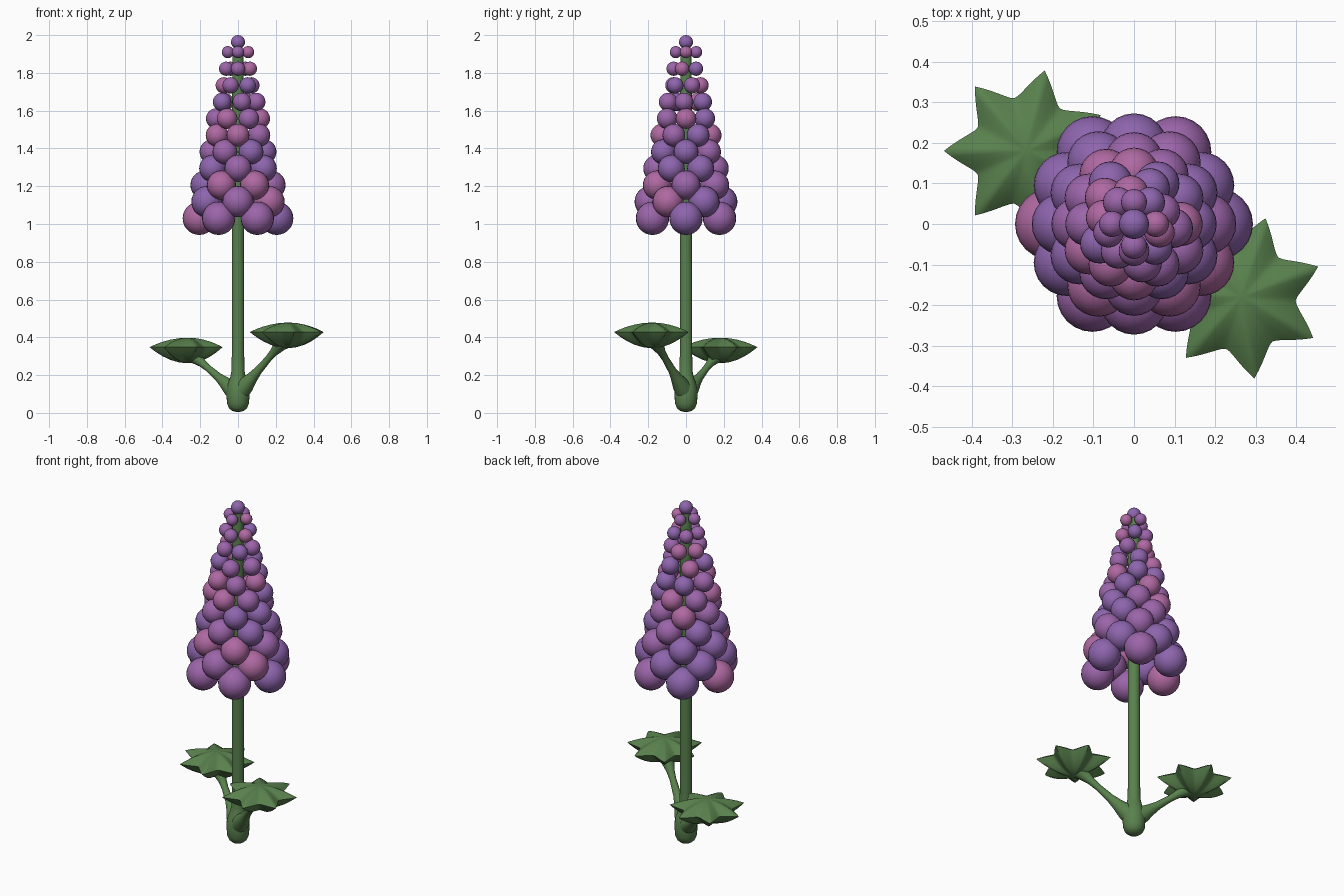
import bpy, bmesh, math, random
from mathutils import Vector

if "Cube" in bpy.data.objects:
    bpy.data.objects.remove(bpy.data.objects["Cube"])

random.seed(4)


def material(name, rgb):
    m = bpy.data.materials.new(name)
    m.diffuse_color = (*rgb, 1)
    m.use_nodes = True
    m.node_tree.nodes["Principled BSDF"].inputs["Base Color"].default_value = m.diffuse_color
    return m


GREEN = material("leaf_green", (0.10, 0.22, 0.075))
PURPLES = [material("violet", (0.27, 0.13, 0.42)),
           material("purple", (0.33, 0.13, 0.40)),
           material("mauve", (0.43, 0.14, 0.36))]


def finish(name, bm, mat, angle=60):
    bmesh.ops.recalc_face_normals(bm, faces=bm.faces)
    me = bpy.data.meshes.new(name)
    bm.to_mesh(me)
    bm.free()
    me.materials.append(mat)
    ob = bpy.data.objects.new(name, me)
    bpy.context.collection.objects.link(ob)
    bpy.ops.object.select_all(action='DESELECT')
    ob.select_set(True)
    bpy.context.view_layer.objects.active = ob
    bpy.ops.object.shade_smooth_by_angle(angle=math.radians(angle))
    return ob


def skin(bm, rings):
    for a, b in zip(rings, rings[1:]):
        n = len(a)
        for i in range(n):
            bm.faces.new((a[i], a[(i + 1) % n], b[(i + 1) % n], b[i]))
    bm.faces.new(rings[0])
    bm.faces.new(rings[-1])


def tube(name, path, sides=24):
    """Round tube through (point, radius) pairs, rings square to the overall direction."""
    bm = bmesh.new()
    axis = Vector(path[-1][0]) - Vector(path[0][0])
    q = axis.to_track_quat('Z', 'Y')
    rings = []
    for p, r in path:
        rings.append([bm.verts.new(Vector(p) + q @ Vector((r * math.cos(2 * math.pi * i / sides),
                      r * math.sin(2 * math.pi * i / sides), 0))) for i in range(sides)])
    skin(bm, rings)
    return finish(name, bm, GREEN)


# Stem with a swollen, rounded base
profile = [(0.005, 0.008), (0.01, 0.03), (0.025, 0.048), (0.05, 0.058), (0.09, 0.061), (0.13, 0.06),
           (0.16, 0.052), (0.19, 0.041), (0.22, 0.035), (0.3, 0.033), (1.0, 0.033), (1.6, 0.032),
           (1.9, 0.029), (1.95, 0.02)]
tube("stem", [((0, 0, z), r) for z, r in profile])


# Seven-pointed cushioned leaves
def leaf(name, cx, cy, cz, start):
    bm = bmesh.new()
    n = 7 * 12
    outline = []
    for i in range(n):
        s = abs((i % 12) / 6 - 1)
        a = start + 2 * math.pi * i / n
        r = 0.133 + 0.07 * s ** 1.6
        outline.append((r * math.cos(a), r * math.sin(a)))
    steps = [0.08, 0.25, 0.45, 0.65, 0.8, 0.92]
    levels = [(t, 0.05 * (1 - t ** 2)) for t in steps] + [(1, 0)]
    levels += [(t, -0.085 * (1 - t ** 2)) for t in reversed(steps)]
    skin(bm, [[bm.verts.new((cx + x * t, cy + y * t, cz + h)) for x, y in outline]
              for t, h in levels])
    finish(name, bm, GREEN, 70)


for side, x, y, z, start in (("left", -0.265, 0.18, 0.348, 180), ("right", 0.265, -0.18, 0.428, 176)):
    leaf(side + "_leaf", x, y, z, math.radians(start))
    a, b = Vector((0, 0, 0.10)), Vector((x, y, z - 0.02))
    tube(side + "_leaf_stalk", [(a.lerp(b, t), r) for t, r in
         ((0, 0.052), (0.15, 0.045), (0.28, 0.031), (0.4, 0.022), (0.6, 0.018),
          (0.72, 0.022), (0.84, 0.035), (0.95, 0.055))])


# Flower buds in shrinking, staggered rings
def bud(name, loc, r, mat):
    bm = bmesh.new()
    bmesh.ops.create_uvsphere(bm, u_segments=24, v_segments=14, radius=r)
    bmesh.ops.translate(bm, verts=bm.verts, vec=loc)
    finish(name, bm, mat)


ring_radius = [0.205, 0.19, 0.175, 0.155, 0.138, 0.128, 0.115, 0.097, 0.077, 0.066, 0.054]
for i, R in enumerate(ring_radius):
    count = 6 if i < 7 else 5 if i < 10 else 4
    turn = math.radians(30 * i if i < 10 else 0)
    for k in range(count):
        a = turn + 2 * math.pi * k / count
        bud(f"bud_{i}_{k}", (R * math.cos(a), R * math.sin(a), 1.03 + 0.088 * i),
            0.088 - 0.0056 * i, random.choice(PURPLES))
bud("tip_bud", (0, 0, 1.963), 0.037, PURPLES[0])
